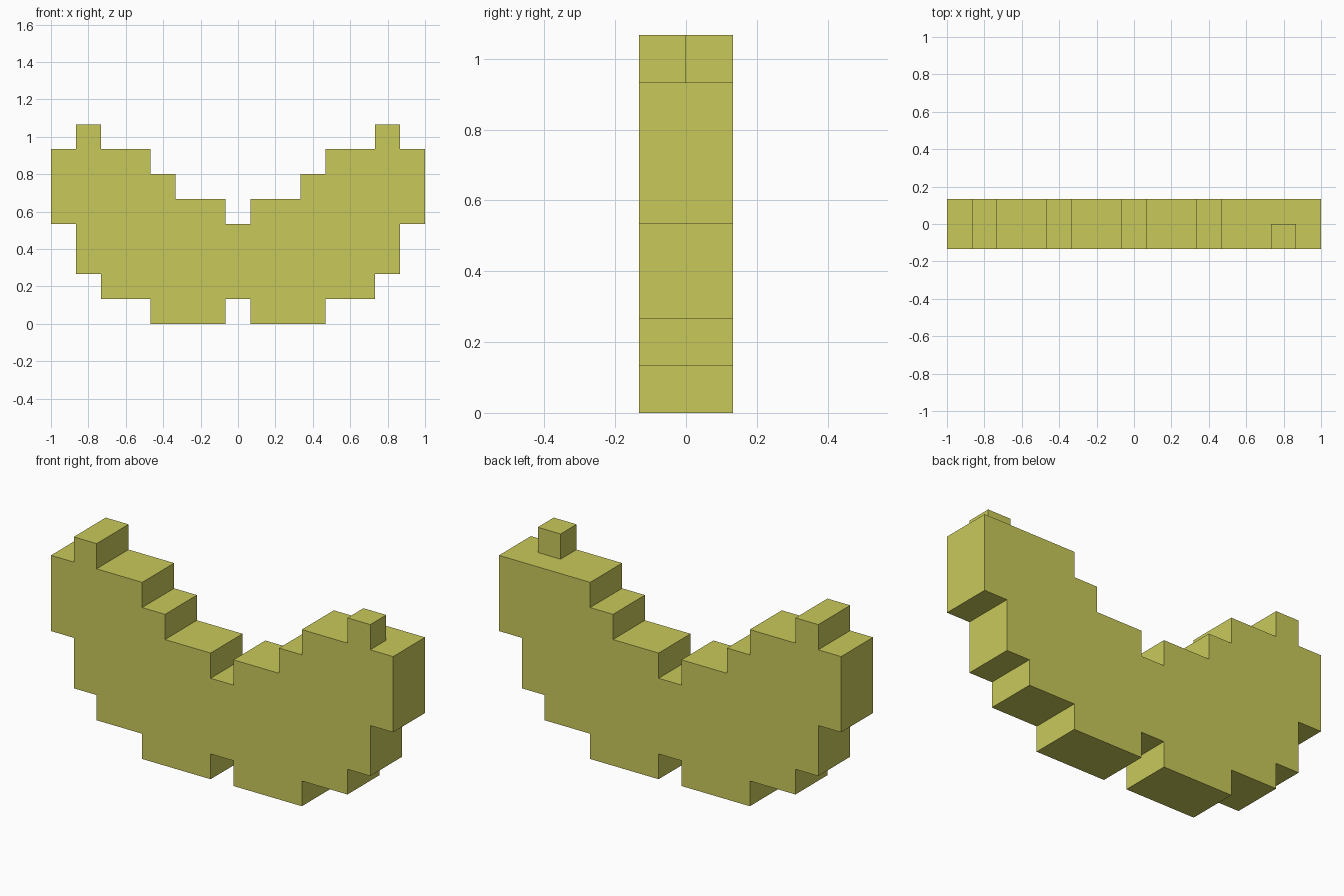
import bpy, bmesh

if "Cube" in bpy.data.objects:
    bpy.data.objects.remove(bpy.data.objects["Cube"])

U = 2 / 15  # one block of the stepped model

olive = bpy.data.materials.new("olive yellow")
olive.diffuse_color = (0.584, 0.584, 0.105, 1)
olive.use_nodes = True
olive.node_tree.nodes["Principled BSDF"].inputs["Base Color"].default_value = olive.diffuse_color


def extrude_profile(name, points, y0, y1, open_bottom=False):
    """Extrude an x-z outline (in blocks) from y0 to y1."""
    bm = bmesh.new()
    face = bm.faces.new([bm.verts.new((x * U, y0 * U, z * U)) for x, z in points])
    ext = bmesh.ops.extrude_face_region(bm, geom=[face], use_keep_orig=True)
    verts = [g for g in ext["geom"] if isinstance(g, bmesh.types.BMVert)]
    bmesh.ops.translate(bm, verts=verts, vec=(0, (y1 - y0) * U, 0))
    bmesh.ops.recalc_face_normals(bm, faces=bm.faces)
    if open_bottom:
        down = [f for f in bm.faces if f.normal.z < -0.9]
        bmesh.ops.delete(bm, geom=down, context='FACES')
    mesh = bpy.data.meshes.new(name)
    bm.to_mesh(mesh)
    bm.free()
    mesh.materials.append(olive)
    obj = bpy.data.objects.new(name, mesh)
    bpy.context.collection.objects.link(obj)
    return obj


# Right half of the stepped crescent, from bottom centre round to top centre
lower = [(0.5, 1), (0.5, 0), (3.5, 0), (3.5, 1), (5.5, 1), (5.5, 2),
         (6.5, 2), (6.5, 4), (7.5, 4), (7.5, 7)]
upper = [(3.5, 7), (3.5, 6), (2.5, 6), (2.5, 5), (0.5, 5), (0.5, 4)]
left_tip = [(-5.5, 7), (-5.5, 8), (-6.5, 8), (-6.5, 7)]


def mirrored(points):
    return [(-x, z) for x, z in reversed(points)]


# Body with the full-depth left tip in its outline
outline = lower + upper + mirrored(upper) + left_tip + mirrored(lower)
extrude_profile("crescent_body", outline, -1, 1)

# Right tip is only half as deep, flush with the front
extrude_profile("right_tip", [(5.5, 7), (6.5, 7), (6.5, 8), (5.5, 8)], -1, 0, True)
